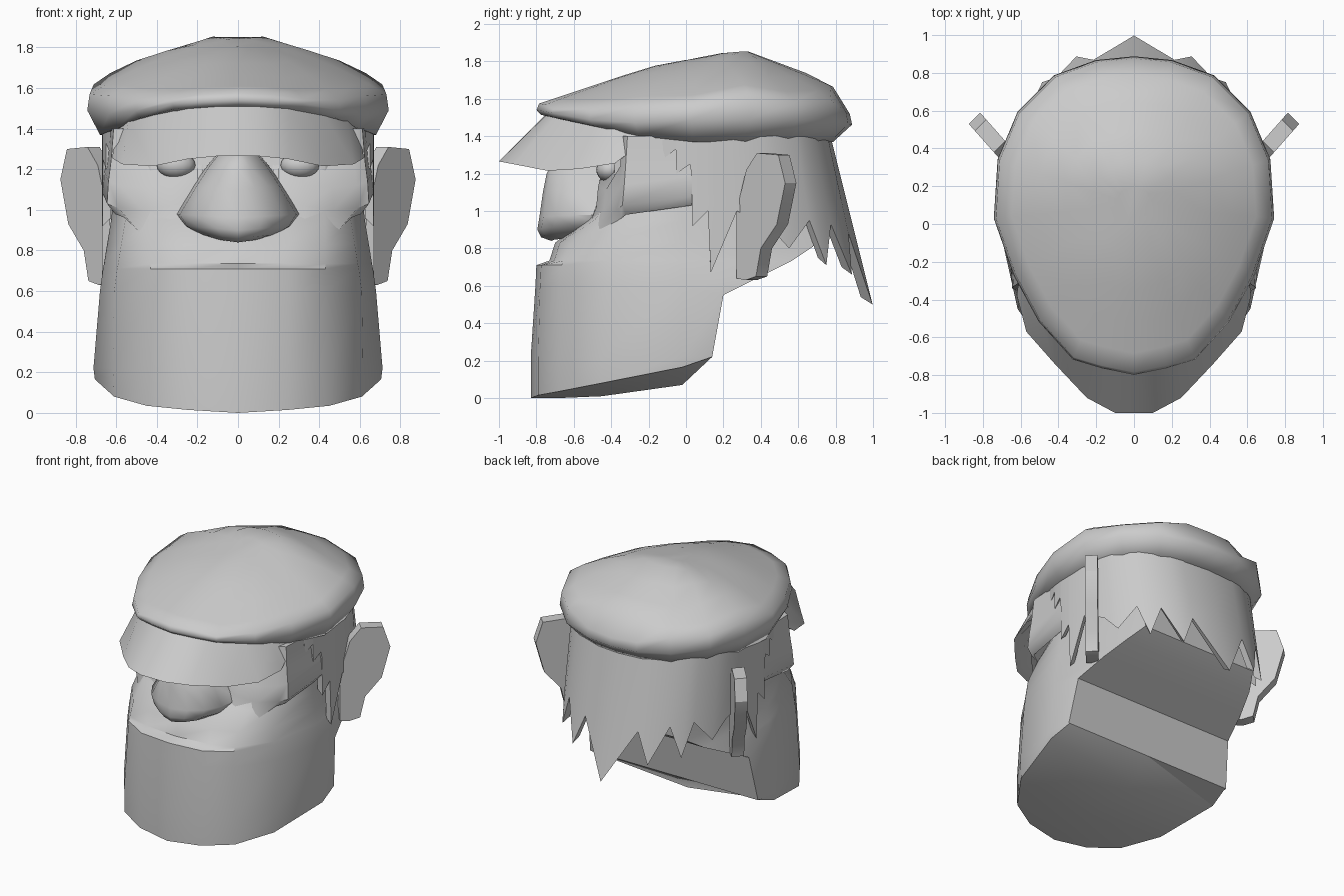
import bpy, bmesh, math
from mathutils import Vector

if "Cube" in bpy.data.objects:
    bpy.data.objects.remove(bpy.data.objects["Cube"])

grey = bpy.data.materials.new("plain grey")
grey.use_nodes = True
colour = (0.6, 0.6, 0.6, 1)
grey.diffuse_color = colour
grey.node_tree.nodes["Principled BSDF"].inputs["Base Color"].default_value = colour


def finish(name, bm, angle=40):
    bmesh.ops.remove_doubles(bm, verts=bm.verts, dist=0.0005)
    bmesh.ops.recalc_face_normals(bm, faces=bm.faces)
    mesh = bpy.data.meshes.new(name)
    bm.to_mesh(mesh)
    bm.free()
    mesh.materials.append(grey)
    ob = bpy.data.objects.new(name, mesh)
    bpy.context.collection.objects.link(ob)
    bpy.ops.object.select_all(action="DESELECT")
    bpy.context.view_layer.objects.active = ob
    ob.select_set(True)
    bpy.ops.object.shade_smooth_by_angle(angle=math.radians(angle))


def loft(name, rings, closed=True, caps=True, angle=40):
    bm = bmesh.new()
    rows = [[bm.verts.new(p) for p in r] for r in rings]
    n = len(rows[0])
    for a, b in zip(rows, rows[1:]):
        for i in range(n if closed else n - 1):
            j = (i + 1) % n
            bm.faces.new((a[i], a[j], b[j], b[i]))
    if caps:
        bm.faces.new(rows[0])
        bm.faces.new(rows[-1])
    finish(name, bm, angle)


def mirrored(half):
    """Full left-right outline from a half that starts at the middle."""
    return [(-x, *r) for x, *r in reversed(half) if x > 0] + list(half)


def flip(points, side):
    return [(x * side, y, z) for x, y, z in points]


def interp(table, t):
    for (a, u), (b, v) in zip(table, table[1:]):
        if t <= b:
            return u + (v - u) * max(0, (t - a) / (b - a))
    return table[-1][1]


# Head: heavy jaw, inset lip, face and skull, as front-to-back half rings
def head_ring(z, front, cheek, side, back):
    return mirrored([(0, front, z), (0.25, front + 0.025, z), (0.43, cheek, z),
                     (side - 0.07, max(front + 0.2, -0.42), z), (side, -0.02, z), back])


jaw_half = [(0, -0.83, 0), (0.25, -0.79, 0.015), (0.45, -0.68, 0.035),
            (0.61, -0.45, 0.08), (0.705, -0.02, 0.165), (0.68, 0.14, 0.22)]
loft("head", [
    mirrored(jaw_half),
    [(x * 1.01, y, max(z, 0.22)) for x, y, z in mirrored(jaw_half)],
    head_ring(0.6, -0.805, -0.675, 0.68, (0.655, 0.2, 0.55)),
    head_ring(0.71, -0.80, -0.665, 0.665, (0.6, 0.4, 0.65)),
    head_ring(0.735, -0.73, -0.65, 0.66, (0.54, 0.56, 0.73)),
    head_ring(0.83, -0.70, -0.61, 0.645, (0.47, 0.68, 0.81)),
    head_ring(0.95, -0.55, -0.49, 0.625, (0.46, 0.70, 1.0)),
    head_ring(1.08, -0.42, -0.39, 0.61, (0.45, 0.70, 1.1)),
    head_ring(1.45, -0.42, -0.37, 0.59, (0.42, 0.66, 1.45))], angle=45)

# Jaw underside: shallow keel sharing the jaw edge
keel = ((-0.83, 0), (-0.52, 0), (-0.02, 0.07), (0.14, 0.22))
loft("chin_underside", [[(-x, y, z), (0, y, interp(keel, y)), (x, y, z)] for x, y, z in jaw_half],
     closed=False, caps=False, angle=50)

# Nose: wide bulb narrowing to the bridge
nose = []
for z, w, y in ((0.84, 0.14, -0.72), (0.86, 0.20, -0.775), (0.90, 0.27, -0.795), (0.96, 0.31, -0.785),
                (1.1, 0.22, -0.765), (1.2, 0.15, -0.745), (1.28, 0.08, -0.70)):
    arc = [math.pi * i / 8 for i in range(9)]
    nose.append([(w * math.cos(a), -0.43 + (y + 0.43) * abs(math.sin(a)) ** 0.8,
                  z + 0.02 * abs(math.cos(a))) for a in arc])
loft("nose", nose, angle=60)

for side, label in ((1, "left"), (-1, "right")):
    # Cheekbone: melts into the cheek in front, overhangs at the temple
    path = ((0.2, -0.47, 1.06), (0.33, -0.48, 1.02), (0.47, -0.44, 1.0),
            (0.59, -0.37, 1.01), (0.645, -0.34, 1.03), (0.665, 0.03, 1.08))
    rows = []
    for i, (x, y, z) in enumerate(path):
        front = i < 3
        socket = 0.08 if front else 0
        root = (x, y - 0.05, z - 0.13) if front else (x * 0.94, y * 0.94, z - 0.05)
        rows.append(flip([root, (x, y, z), (x * 0.99, y + 0.01, z + 0.11),
                          (x * 0.97, y * 0.95 + socket, 1.24), (x * 0.95, y * 0.92 + socket, 1.4),
                          (x * 0.75, y * 0.7, 1.4)], side))
    loft(label + "_cheekbone", rows, angle=45)

    # Eye
    bm = bmesh.new()
    bmesh.ops.create_uvsphere(bm, u_segments=16, v_segments=10, radius=1)
    for v in bm.verts:
        v.co = Vector((v.co.x * 0.095 + 0.305 * side, v.co.y * 0.07 - 0.41, v.co.z * 0.065 + 1.22))
    finish(label + "_eye", bm, 60)

    # Ear: a thick slab angled out and back
    ear = ((0, 0.64), (0.18, 0.63), (0.4, 0.65), (0.5, 0.8), (0.83, 0.93),
           (1, 1.15), (0.86, 1.3), (0.42, 1.31), (0.2, 1.22), (0, 1.0))
    outer = [(0.645 + 0.23 * t, 0.27 + 0.26 * t, z) for t, z in ear]
    inner = [(x - 0.06, y + 0.06, z) for x, y, z in outer]
    loft(label + "_ear", [flip(outer, side), flip(inner, side)], angle=30)


# Hair: flared shell with a ragged lower edge, as angle from the back and height
def hair_point(angle, z, scale=1):
    a = math.radians(angle)
    reach = 0.68 + (0.25 if angle == 0 else 0.22) * (1.37 - z)
    if angle > 90:
        y = 0.1 - (angle - 90) * 0.01
    else:
        y = 0.1 + reach * scale * abs(math.cos(a)) ** 0.8
    return (0.67 * scale * math.sin(a) ** 0.8 if angle else 0, y, z)


ragged = [(0, 0.5), (14, 0.88), (22, 0.66), (33, 0.93), (42, 0.71), (48, 0.95), (61, 0.80), (69, 0.92),
          (81, 1.0), (89, 0.67), (89.5, 1.0), (96.5, 0.92), (97, 1.2), (98, 1.25), (105, 1.2),
          (105.5, 1.33), (112, 1.28), (112.5, 1.36)]
hair_rows = [[hair_point(a, 1.42) for a, z in ragged],
             [hair_point(a, max(z, 1.05)) for a, z in ragged],
             [hair_point(a, z) for a, z in ragged],
             [hair_point(a, z + 0.04, 0.94) for a, z in ragged]]
loft("hair", [mirrored(r) for r in hair_rows], closed=False, caps=False, angle=40)

# Flat cap: domed crown pinched down at the front, with a rolled hem
outline = [(0, -0.79), (0.17, -0.755), (0.32, -0.71), (0.5, -0.51), (0.63, -0.27), (0.735, 0.03),
           (0.715, 0.34), (0.61, 0.59), (0.42, 0.78), (0.2, 0.86), (0, 0.88)]
ridge = ((-0.8, 1.57), (-0.2, 1.77), (0.3, 1.865), (0.77, 1.69), (0.9, 1.48))
hem = ((-0.8, 1.52), (-0.2, 1.39), (0, 1.37), (0.8, 1.37))
hem_inset = ((-0.8, 0.985), (-0.3, 0.95), (0.1, 0.92), (0.9, 0.88))
roll = ((-0.8, 1.54), (-0.5, 1.485), (-0.25, 1.47), (0, 1.49), (0.7, 1.49), (0.9, 1.46))


def cap_ring(scale, height):
    half = []
    for x, y in outline:
        s = scale(y)
        px, py = x * s, 0.1 + (y - 0.1) * s
        half.append((px, py, height(px, py)))
    return mirrored(half)


def crown(x, y):
    return interp(ridge, y) - 0.25 * (abs(x) / 0.74) ** 1.8


loft("cap", [cap_ring(lambda y: 0.6, lambda x, y: 1.42),
             cap_ring(lambda y: interp(hem_inset, y), lambda x, y: interp(hem, y)),
             cap_ring(lambda y: 1.01, lambda x, y: interp(roll, y))] +
     [cap_ring(lambda y: s, crown) for s in (0.995, 0.88, 0.7, 0.5, 0.3, 0.12)], angle=80)

# Cap peak: sloping shade over the eyes
root = [(0, -0.74, 1.525), (0.1, -0.735, 1.525), (0.25, -0.69, 1.51), (0.42, -0.54, 1.475),
        (0.54, -0.38, 1.44), (0.60, -0.2, 1.39)]
rim = [(0, -1.0, 1.265), (0.1, -1.0, 1.265), (0.25, -0.92, 1.25), (0.42, -0.74, 1.215),
       (0.57, -0.57, 1.225), (0.62, -0.38, 1.255)]
tuck = [(x * 0.96, y * 0.96 + 0.01, z + 0.02) for x, y, z in rim]
lining = [(x * 0.9, y * 0.85, z - 0.02) for x, y, z in root]
loft("cap_peak", [mirrored(r) for r in (root, rim, tuck, lining)], closed=False, caps=False, angle=35)
